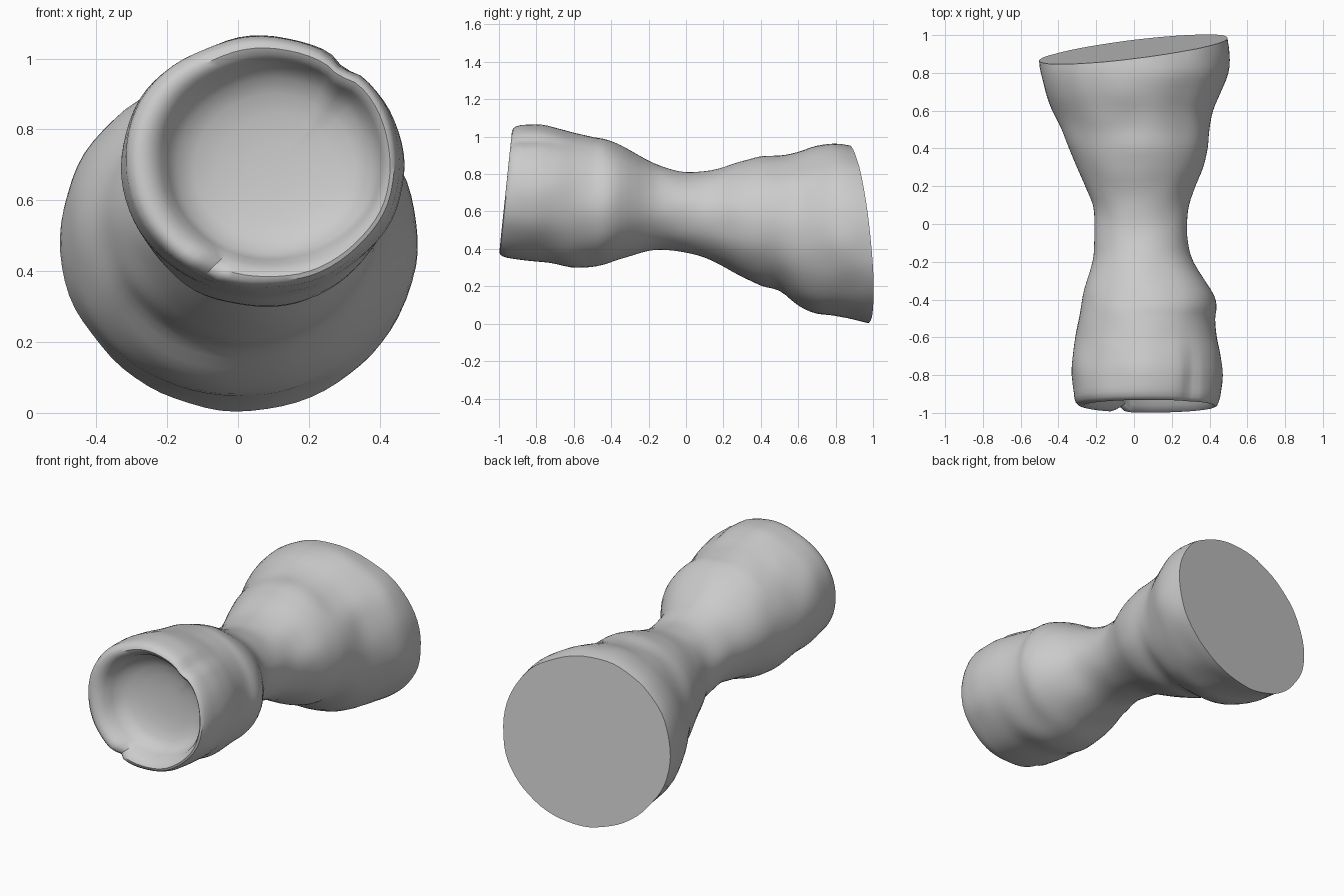
import bpy, bmesh, math
from mathutils import Vector, noise

if "Cube" in bpy.data.objects:
    bpy.data.objects.remove(bpy.data.objects["Cube"])

N = 72

# Silhouette stations: y, z bottom, z top, x left, x right
stations = [
    (-0.92, .35, 1.06, -.32, .46), (-0.80, .335, 1.06, -.33, .47),
    (-0.70, .325, 1.04, -.325, .46), (-0.60, .30, 1.015, -.31, .44),
    (-0.50, .305, 1.0, -.295, .43), (-0.43, .32, .99, -.28, .435),
    (-0.35, .35, .955, -.26, .41), (-0.20, .39, .87, -.22, .315),
    (-0.10, .395, .83, -.21, .285), (0.0, .38, .808, -.21, .28),
    (0.10, .35, .815, -.22, .29), (0.20, .305, .835, -.26, .325),
    (0.30, .25, .87, -.30, .365), (0.40, .205, .895, -.345, .39),
    (0.50, .175, .90, -.38, .40), (0.60, .095, .92, -.43, .42),
    (0.70, .05, .95, -.47, .46), (0.80, .04, .965, -.495, .50),
    (0.90, .025, .95, -.505, .505), (1.0, 0, .93, -.51, .495),
    (1.12, -.01, .91, -.51, .49),
]

# Rolled rim and hollow bowl: y, scale, x shift, z shift
mouth = [
    (-.80, .0, .04, -.01), (-.80, .2, .04, -.01), (-.81, .42, .04, -.01),
    (-.825, .58, .035, -.01), (-.85, .70, .03, -.01), (-.89, .77, .03, 0),
    (-.93, .81, .025, 0), (-.955, .86, .02, 0), (-.965, .91, .01, 0),
    (-.96, .95, .005, 0), (-.945, .98, 0, 0),
]


def catmull(p, q, r, s, t):
    return [.5 * (2 * b + (c - a) * t + (2 * a - 5 * b + 4 * c - d) * t * t
                  + (3 * b - a - 3 * c + d) * t ** 3) for a, b, c, d in zip(p, q, r, s)]


def gauss(v, mid, width):
    return math.exp(-((v - mid) / width) ** 2)


def ring(bm, y, zb, zt, xl, xr):
    cx, cz, rx, rz = (xl + xr) / 2, (zb + zt) / 2, (xr - xl) / 2, (zt - zb) / 2
    verts = []
    for i in range(N):
        a = 2 * math.pi * i / N
        # groove on the upper right of the front end
        dent = .05 * gauss(a, math.radians(53), .10) * gauss(y, -.87, .18)
        # notch at the lower left of the rim
        notch = gauss(a, math.radians(244), .07) * (1 if y < -.9 else 0)
        k = 1 - dent
        x, z = cx + rx * k * math.cos(a), cz + rz * k * math.sin(a)
        # the mouth plane leans back towards the top
        lean = .105 * (z - .70) * min(1, max(0, (-.4 - y) / .5))
        bump = .008 * noise.noise(Vector((x * 6, y * 6, z * 6)))
        d = Vector((x - cx, 0, z - cz))
        d = d.normalized() * bump if d.length > .05 else Vector()
        verts.append(bm.verts.new(Vector((x, y + lean + .03 * notch, z)) + d))
    return verts


bm = bmesh.new()
rings = []
f = stations[0]
cx, cz, rx, rz = (f[3] + f[4]) / 2, (f[1] + f[2]) / 2, (f[4] - f[3]) / 2, (f[2] - f[1]) / 2
for y, s, dx, dz in mouth[1:]:
    rings.append(ring(bm, y, cz - rz * s + dz, cz + rz * s + dz, cx - rx * s + dx, cx + rx * s + dx))

# Waisted body
for i in range(len(stations) - 1):
    quad = [stations[min(max(j, 0), len(stations) - 1)] for j in (i - 1, i, i + 1, i + 2)]
    for t in (0, .33, .67):
        rings.append(ring(bm, *catmull(*quad, t)))
rings.append(ring(bm, *stations[-1]))
for a, b in zip(rings, rings[1:]):
    for i in range(N):
        j = (i + 1) % N
        bm.faces.new((a[i], a[j], b[j], b[i]))

# Bowl floor
centre = bm.verts.new(sum((v.co for v in rings[0]), Vector()) / N)
for i in range(N):
    bm.faces.new((rings[0][(i + 1) % N], rings[0][i], centre))

# Slanted flat back
bmesh.ops.bisect_plane(bm, geom=bm.verts[:] + bm.edges[:] + bm.faces[:],
                       plane_co=(0, .925, .48), plane_no=(-.12, 1, .105), clear_outer=True)
bmesh.ops.holes_fill(bm, edges=[e for e in bm.edges if e.is_boundary], sides=0)
bmesh.ops.recalc_face_normals(bm, faces=bm.faces)

mesh = bpy.data.meshes.new("waisted_body")
bm.to_mesh(mesh)
bm.free()
body = bpy.data.objects.new("waisted_body", mesh)
bpy.context.collection.objects.link(body)
bpy.context.view_layer.objects.active = body
body.select_set(True)
bpy.ops.object.shade_smooth_by_angle(angle=math.radians(40))
